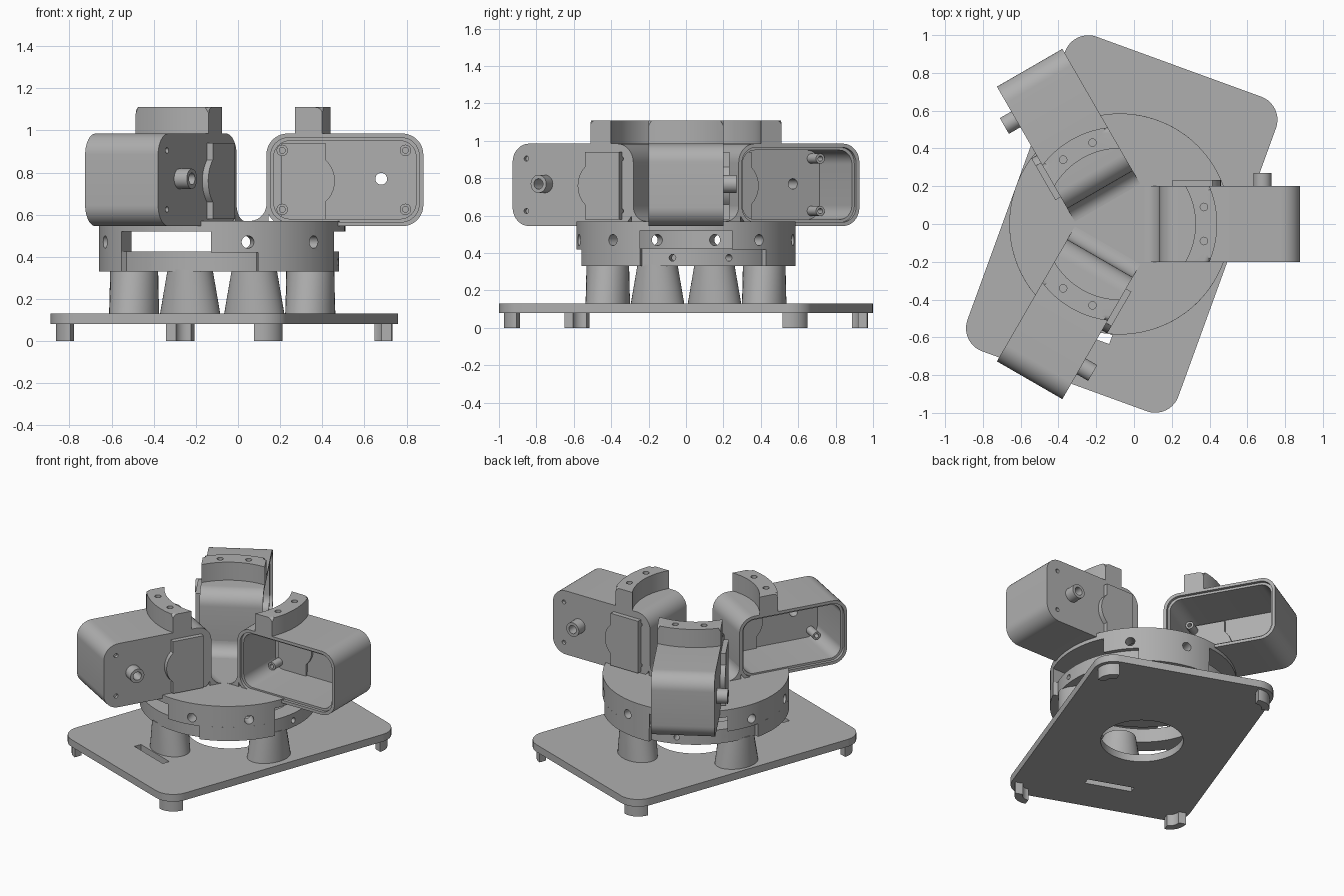
import bpy, bmesh
from math import sin, cos, radians, asin, degrees, hypot
from mathutils import Matrix

if "Cube" in bpy.data.objects:
    bpy.data.objects.remove(bpy.data.objects["Cube"])

grey = bpy.data.materials.new("plain grey")
grey.use_nodes = True
grey.diffuse_color = (0.43, 0.43, 0.43, 1)
grey.node_tree.nodes["Principled BSDF"].inputs["Base Color"].default_value = (0.43, 0.43, 0.43, 1)

CENTRE = Matrix.Translation((-0.075, 0, 0))
SIDE = Matrix.Rotation(radians(90), 4, 'X')   # profile (u, z), extruded along -v


def turn(deg):
    return Matrix.Rotation(radians(deg), 4, 'Z')


def arc(cx, cy, r, a0, a1, n=10):
    steps = [radians(a0 + (a1 - a0) * i / n) for i in range(n + 1)]
    return [(cx + r * cos(a), cy + r * sin(a)) for a in steps]


def circle(r, n=32, cx=0, cy=0):
    return arc(cx, cy, r, 0, 360, n)[:-1]


def rounded(x0, x1, y0, y1, r):
    return (arc(x1 - r, y1 - r, r, 0, 90) + arc(x0 + r, y1 - r, r, 90, 180)
            + arc(x0 + r, y0 + r, r, 180, 270) + arc(x1 - r, y0 + r, r, 270, 360))


def box(x0, x1, y0, y1):
    return [(x0, y0), (x1, y0), (x1, y1), (x0, y1)]


def sector(r0, r1, a0, a1, n=24):
    return arc(0, 0, r1, a0, a1, n) + arc(0, 0, r0, a1, a0, n)


def prism(name, pts, z0, z1, M=Matrix(), edit=None):
    bm = bmesh.new()
    face = bm.faces.new([bm.verts.new((x, y, z0)) for x, y in pts])
    new = bmesh.ops.extrude_face_region(bm, geom=[face])["geom"]
    for v in new:
        if isinstance(v, bmesh.types.BMVert):
            v.co.z = z1
    if edit:
        edit(bm)
    bm.transform(M)
    bmesh.ops.recalc_face_normals(bm, faces=bm.faces)
    mesh = bpy.data.meshes.new(name)
    bm.to_mesh(mesh)
    bm.free()
    mesh.materials.append(grey)
    ob = bpy.data.objects.new(name, mesh)
    bpy.context.collection.objects.link(ob)
    return ob


def cut(ob, cutters):
    for c in cutters:
        m = ob.modifiers.new("cut", 'BOOLEAN')
        m.operation, m.solver, m.object = 'DIFFERENCE', 'EXACT', c
    dg = bpy.context.evaluated_depsgraph_get()
    mesh = bpy.data.meshes.new_from_object(ob.evaluated_get(dg))
    ob.modifiers.clear()
    ob.data = mesh
    for c in cutters:
        bpy.data.objects.remove(c)


def radial_hole(r, z, deg):
    M = CENTRE @ turn(deg) @ Matrix.Translation((0.38, 0, z)) @ Matrix.Rotation(radians(90), 4, 'Y')
    return prism("cutter", circle(r, 20), 0, 0.4, M)


# Base plate with centre opening, cable slot and corner feet
W, L, R = 0.594, 0.886, 0.13
PLATE = Matrix.Translation((-0.065, 0, 0)) @ turn(-20)
plate = prism("base_plate", rounded(-W, W, -L, L, R), 0.08, 0.13, PLATE)
cut(plate, [prism("cutter", circle(0.26, 64), 0, 0.2, PLATE),
            prism("cutter", box(-0.155, 0.155, -0.62, -0.57), 0, 0.2, PLATE)])
for sx, sy, a in ((1, 1, 0), (-1, 1, 90), (-1, -1, 180), (1, -1, 270)):
    at = PLATE @ Matrix.Translation((sx * (W - R), sy * (L - R), 0))
    prism("corner_foot", sector(0.055, 0.105, a, a + 90, 12), 0, 0.085, at)


# Four legs, flaring sideways towards the plate
def flare(bm):
    for v in bm.verts:
        v.co.y *= 1.28 if v.co.z < 0.2 else 0.92


for k in range(4):
    M = CENTRE @ turn(90 * k - 20) @ Matrix.Translation((0.445, 0, 0))
    prism("support_leg", circle(0.115, 40), 0.125, 0.34, M, flare)

# Lower ring with bolt holes
ring = prism("lower_ring", circle(0.555, 96), 0.33, 0.425, CENTRE)
cut(ring, [prism("cutter", circle(0.44, 96), 0.2, 0.5, CENTRE)]
    + [radial_hole(0.018, 0.375, 120 * k + 8.5 + s) for k in range(3) for s in (-16, 16)])

# Upper hub: closed disc over a hollow wall, slotted under each arm
hub = prism("upper_hub", circle(0.585, 96), 0.42, 0.57, CENTRE)
cut(hub, [prism("cutter", circle(0.5, 96), 0.3, 0.52, CENTRE)]
    + [prism("cutter", box(0.2, 0.9, -0.245, 0.245), 0.3, 0.52, CENTRE @ turn(120 * k)) for k in range(3)]
    + [radial_hole(0.03, 0.47, 120 * k + 60 + s) for k in range(3) for s in (-18, 18)])
for k in range(3):
    prism("hub_skirt", sector(0.5, 0.585, 47, 95), 0.33, 0.425, CENTRE @ turn(120 * k))


# Rounded outer top edge of the mounting tab
def round_top(bm):
    edges = [e for e in bm.edges if all(v.co.z > 1.1 and hypot(v.co.x, v.co.y) > 0.5 for v in e.verts)]
    bmesh.ops.bevel(bm, geom=edges, offset=0.03, segments=5, profile=0.5, affect='EDGES')


# Three motor arms
HALF = 0.2
BOLTS = [(u, z) for u in (0.285, 0.87) for z in (0.625, 0.905)]
for k in range(3):
    M = CENTRE @ turn(120 * k)
    S = M @ SIDE
    housing = prism("motor_housing", rounded(0.21, 0.955, 0.545, 0.985, 0.1), -HALF, HALF, S)
    cut(housing, [prism("cutter", rounded(0.23, 0.935, 0.565, 0.965, 0.085), 0.18, 0.25, S),
                  prism("cutter", rounded(0.245, 0.92, 0.58, 0.95, 0.075), -0.165, 0.24, S),
                  prism("cutter", circle(0.028, 24, 0.755, 0.77), -0.3, 0, S)]
        + [prism("cutter", circle(0.014, 16, u, z), -0.3, -0.18, S) for u, z in BOLTS])
    for u, z in BOLTS:
        boss = prism("screw_boss", circle(0.027, 20, u, z), -0.17, -0.07, S)
        cut(boss, [prism("cutter", circle(0.014, 16, u, z), -0.12, 0, S)])
    # Hollow drive shaft
    shaft = prism("drive_shaft", circle(0.048, 32, 0.755, 0.77), -0.27, -0.17, S)
    cut(shaft, [prism("cutter", circle(0.028, 24, 0.755, 0.77), -0.4, 0, S)])
    # Cover plate with a bulged edge
    bulge = arc(0.40, 0.76, 0.135, -48, 48)
    prism("cover_plate", [(0.28, 0.58), (0.49, 0.58)] + bulge + [(0.49, 0.94), (0.28, 0.94)],
          -0.232, -0.15, S)
    # Fillet blending the arm into the hub
    prism("arm_fillet", [(0.22, 0.565), (0.22, 0.65)] + arc(0.13, 0.65, 0.08, 0, -90) + [(0.13, 0.565)],
          -HALF, HALF, S)
    # Curved mounting tab with two bolt holes
    ao, ai = degrees(asin(HALF / 0.515)), degrees(asin(HALF / 0.4))
    tab = prism("mounting_tab", arc(0, 0, 0.515, -ao, ao, 24) + arc(0, 0, 0.4, ai, -ai, 24),
                0.97, 1.11, M, round_top)
    cut(tab, [prism("cutter", circle(0.02, 16, 0.445, v), 1.03, 1.2, M) for v in (-0.09, 0.09)])

# Smooth curved walls, crisp edges
bpy.ops.object.select_all(action='DESELECT')
for ob in bpy.context.collection.objects:
    if ob.type == 'MESH':
        ob.select_set(True)
        bpy.context.view_layer.objects.active = ob
bpy.ops.object.shade_smooth_by_angle(angle=radians(30))
